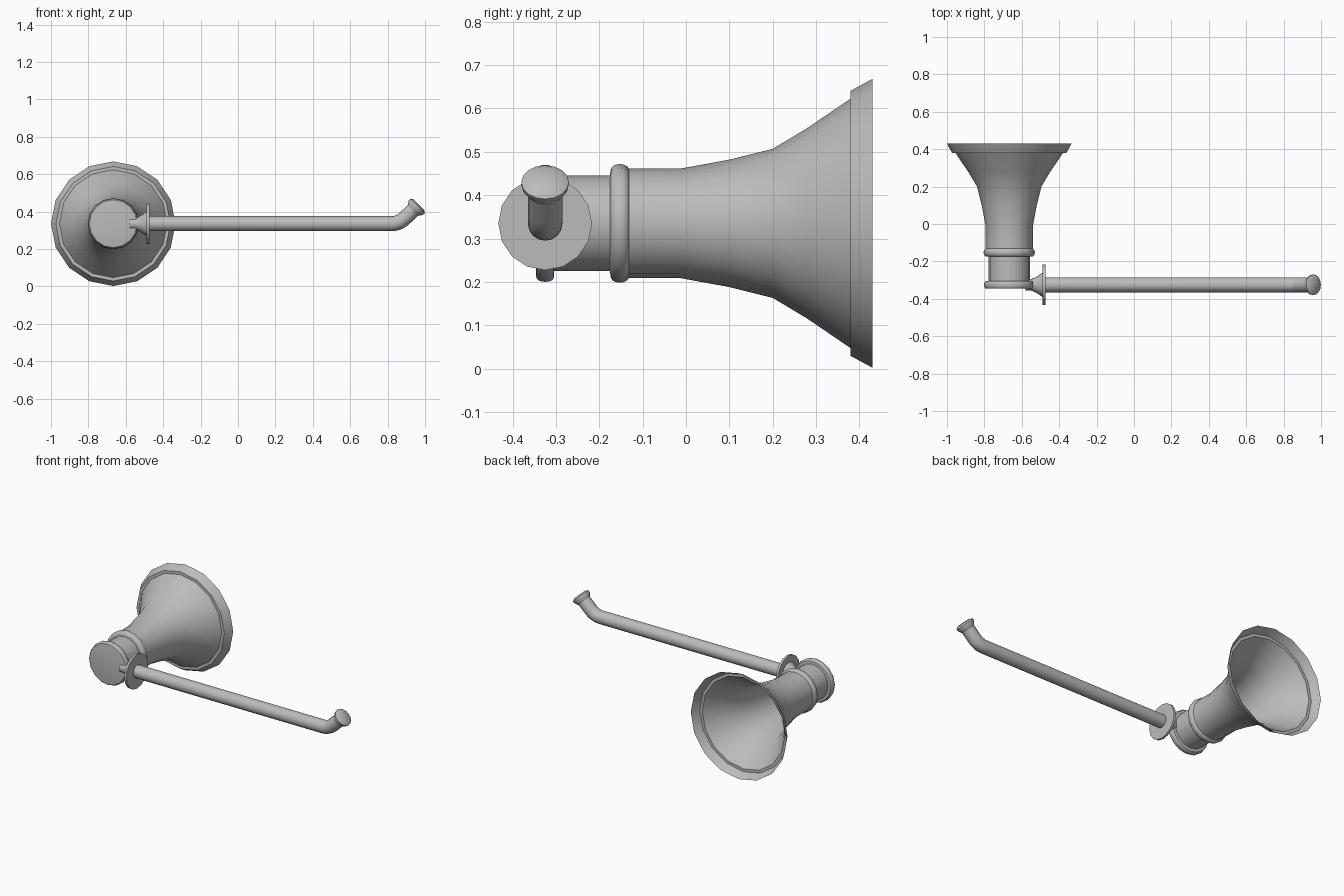
import bpy, bmesh, math
from mathutils import Vector

cube = bpy.data.objects.get("Cube")
if cube:
    bpy.data.objects.remove(cube, do_unlink=True)

metal = bpy.data.materials.new("brushed grey metal")
metal.use_nodes = True
grey = (0.5, 0.5, 0.5, 1)
metal.diffuse_color = grey
metal.node_tree.nodes["Principled BSDF"].inputs["Base Color"].default_value = grey

SIDES = 16
CX, CZ = -0.667, 0.335   # axis of the wall mount
ARM_Y = -0.325           # depth of the arm


def skin(name, stations, cap_start=True, cap_end=True):
    """Skin round sections, each given as (centre, axis, radius)."""
    bm = bmesh.new()
    rings = []
    for centre, axis, radius in stations:
        n = Vector(axis).normalized()
        u = Vector((0, 0, 1)) if abs(n.y) > 0.9 else Vector((0, 1, 0))
        v = n.cross(u)
        ring = []
        for i in range(SIDES):
            a = math.tau * i / SIDES
            ring.append(bm.verts.new(Vector(centre) + radius * (u * math.cos(a) + v * math.sin(a))))
        rings.append(ring)
    for r0, r1 in zip(rings, rings[1:]):
        for i in range(SIDES):
            j = (i + 1) % SIDES
            bm.faces.new((r0[i], r0[j], r1[j], r1[i]))
    if cap_start:
        bm.faces.new(rings[0][::-1])
    if cap_end:
        bm.faces.new(rings[-1])
    mesh = bpy.data.meshes.new(name)
    bm.to_mesh(mesh)
    bm.free()
    mesh.materials.append(metal)
    obj = bpy.data.objects.new(name, mesh)
    bpy.context.collection.objects.link(obj)
    bpy.ops.object.select_all(action='DESELECT')
    obj.select_set(True)
    bpy.context.view_layer.objects.active = obj
    bpy.ops.object.shade_smooth_by_angle(angle=math.radians(35))
    return obj


def turned(name, profile, **caps):
    """Part turned about the mount axis from (y, radius) pairs."""
    return skin(name, [((CX, y, CZ), (0, 1, 0), r) for y, r in profile], **caps)


def bead(y0, y1, inner, outer, steps=8):
    """Rounded ring profile between two depths."""
    mid, half = (y0 + y1) / 2, (y1 - y0) / 2
    return [(mid - half * math.cos(math.pi * i / steps),
             inner + (outer - inner) * math.sin(math.pi * i / steps) ** 0.7)
            for i in range(steps + 1)]


# Hollow flared mount, open at the wall
turned("wall_mount_bell",
       [(-0.14, 0.126), (-0.015, 0.126), (0.1, 0.147), (0.2, 0.172),
        (0.28, 0.22), (0.38, 0.288), (0.38, 0.306), (0.43, 0.333)],
       cap_start=False, cap_end=False)
turned("collar_ring", bead(-0.175, -0.13, 0.115, 0.137))
turned("neck", [(-0.32, 0.11), (-0.15, 0.11)])
turned("end_ring", bead(-0.346, -0.304, 0.12, 0.135))


def along_x(name, profile):
    """Part turned about the arm axis from (x, radius) pairs."""
    return skin(name, [((x, ARM_Y, CZ), (1, 0, 0), r) for x, r in profile])


# Flared joint and round stop plate
along_x("arm_joint", [(-0.58, 0.03), (-0.545, 0.032), (-0.52, 0.044), (-0.485, 0.068)])
along_x("stop_plate", [(-0.488, 0.108), (-0.474, 0.108)])

# Arm with an upturned end
R = 0.1
path = [((-0.48, ARM_Y, CZ), (1, 0, 0), 0.04)]
for i in range(6):
    a = math.radians(45) * i / 5
    path.append(((0.82 + R * math.sin(a), ARM_Y, CZ + R * (1 - math.cos(a))),
                 (math.cos(a), 0, math.sin(a)), 0.04))
tip, out = Vector((0.96, ARM_Y, 0.43)), Vector((1, 0, 1)).normalized()
path.append((tip - out * 0.02, out, 0.04))
skin("arm", path)

# Flared cap on the tip
skin("tip_cap", [(tip + out * d, out, r) for d, r in
                 ((-0.035, 0.04), (-0.012, 0.054), (0.0, 0.055), (0.01, 0.04))])
